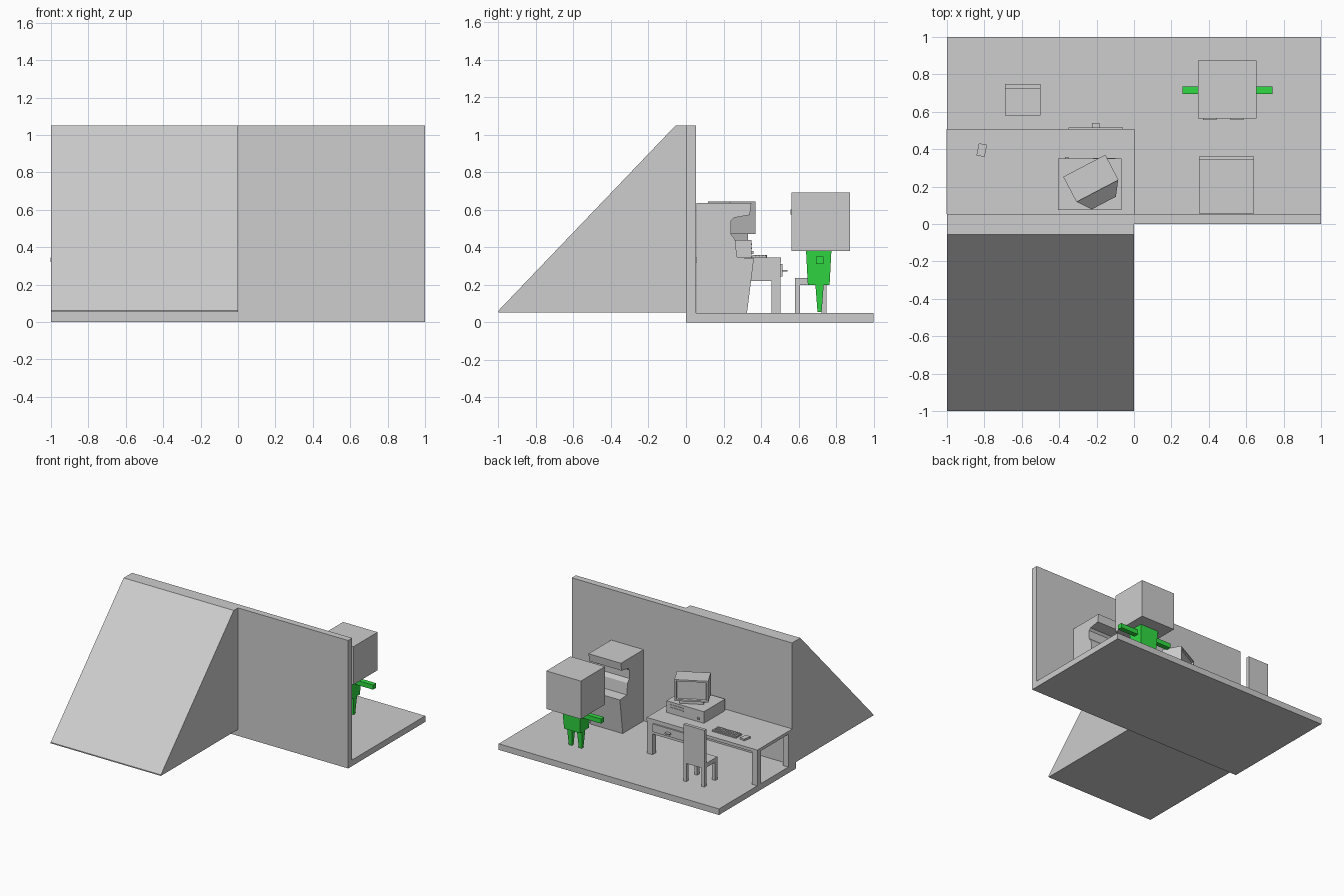
import bpy, bmesh, math
from mathutils import Matrix, Vector

if "Cube" in bpy.data.objects:
    bpy.data.objects.remove(bpy.data.objects["Cube"])


def material(name, rgb):
    m = bpy.data.materials.new(name)
    m.diffuse_color = (*rgb, 1)
    m.use_nodes = True
    m.node_tree.nodes["Principled BSDF"].inputs["Base Color"].default_value = m.diffuse_color
    return m


GRAY = material("plain gray", (0.61, 0.61, 0.61))
GREEN = material("bright green", (0.03, 0.70, 0.055))


def finish(name, bm, mat):
    bmesh.ops.recalc_face_normals(bm, faces=bm.faces)
    me = bpy.data.meshes.new(name)
    bm.to_mesh(me)
    bm.free()
    me.materials.append(mat)
    ob = bpy.data.objects.new(name, me)
    bpy.context.collection.objects.link(ob)
    return ob


def add_box(bm, x, y, z, taper=(1, 1)):
    """Box from three ranges; taper scales the bottom in x and y."""
    size = [b - a for a, b in (x, y, z)]
    mid = Vector([(a + b) / 2 for a, b in (x, y, z)])
    verts = bmesh.ops.create_cube(bm, size=1)["verts"]
    for v in verts:
        k = taper if v.co.z < 0 else (1, 1)
        v.co = mid + Vector((v.co.x * size[0] * k[0], v.co.y * size[1] * k[1], v.co.z * size[2]))
    return verts


def box(name, x, y, z, mat=GRAY, taper=(1, 1)):
    bm = bmesh.new()
    add_box(bm, x, y, z, taper)
    return finish(name, bm, mat)


def extrude_x(name, profile, x0, x1):
    """Closed (y, z) profile pushed along x."""
    bm = bmesh.new()
    face = bm.faces.new([bm.verts.new((x0, y, z)) for y, z in profile])
    res = bmesh.ops.extrude_face_region(bm, geom=[face])
    bmesh.ops.translate(bm, vec=(x1 - x0, 0, 0),
                        verts=[g for g in res["geom"] if isinstance(g, bmesh.types.BMVert)])
    return finish(name, bm, GRAY)


# Room: floor, wall and the ramp behind the wall
box("floor", (-1, 1), (0, 1), (0, 0.05))
box("wall", (-1, 1), (0, 0.053), (0.05, 1.05))
extrude_x("ramp", [(-1, 0.053), (-1, 0.062), (-0.055, 1.05), (0, 1.05), (0, 0.053)], -1, 0)

# Desk: top, legs, drawer box with handle
box("desk_top", (-1.002, 0.002), (0.053, 0.507), (0.32, 0.345))
for x in (-1, -0.048):
    for y in (0.055, 0.457):
        box("desk_leg", (x, x + 0.048), (y, y + 0.046), (0.05, 0.32))
box("drawer_box", (-0.41, 0), (0.055, 0.503), (0.22, 0.32))
box("drawer_front", (-0.35, -0.058), (0.503, 0.515), (0.245, 0.31))
box("drawer_handle", (-0.225, -0.185), (0.515, 0.54), (0.27, 0.28))

# Chair
box("seat", (-0.69, -0.50), (0.58, 0.748), (0.20, 0.235))
box("chair_back", (-0.69, -0.50), (0.722, 0.748), (0.235, 0.515))
for x in (-0.69, -0.527):
    for y in (0.58, 0.721):
        box("chair_leg", (x, x + 0.027), (y, y + 0.027), (0.05, 0.20))

# Computer case with front slots and button
box("computer_case", (-0.407, -0.066), (0.075, 0.349), (0.345, 0.44))
for z in (0.39, 0.412):
    box("case_slot", (-0.22, -0.10), (0.349, 0.353), (z, z + 0.008))
box("case_button", (-0.368, -0.35), (0.349, 0.359), (0.365, 0.38))

# Monitor: built straight, facing +y, then turned on the case
turn = Matrix.Translation((-0.2305, 0.244, 0)) @ Matrix.Rotation(math.radians(27.7), 4, 'Z')
bm = bmesh.new()
add_box(bm, (-0.127, 0.127), (-0.076, 0.076), (0.47, 0.645))
bm.normal_update()
front = [f for f in bm.faces if f.normal.y > 0.9]
bmesh.ops.inset_region(bm, faces=front, thickness=0.018, depth=0)
bmesh.ops.inset_region(bm, faces=front, thickness=0.006, depth=-0.012)
monitor = finish("monitor", bm, GRAY)
bm = bmesh.new()
for v in add_box(bm, (-0.125, 0.125), (-0.149, -0.076), (0.472, 0.635)):
    if v.co.y < -0.1:
        v.co.x *= 0.58
        v.co.z = 0.49 if v.co.z < 0.55 else 0.575
rear = finish("monitor_rear", bm, GRAY)
stand = box("monitor_stand", (-0.09, 0.09), (-0.07, 0.05), (0.44, 0.47))
for ob in (monitor, rear, stand):
    ob.data.transform(turn)

# Keyboard with key rows, and mouse
box("keyboard", (-0.755, -0.535), (0.35, 0.43), (0.345, 0.353))
bm = bmesh.new()
for row in range(4):
    for col in range(12):
        x, y = -0.750 + col * 0.0178, 0.355 + row * 0.0185
        add_box(bm, (x, x + 0.014), (y, y + 0.0145), (0.353, 0.358))
finish("keys", bm, GRAY)
mouse = box("mouse", (-0.022, 0.022), (-0.033, 0.033), (0.345, 0.36))
mouse.data.transform(Matrix.Translation((-0.814, 0.395, 0)) @ Matrix.Rotation(-0.2, 4, 'Z'))

# Game cabinet
extrude_x("game_cabinet", [
    (0.055, 0.05), (0.325, 0.05), (0.362, 0.34), (0.272, 0.347), (0.262, 0.44), (0.24, 0.47),
    (0.24, 0.54), (0.255, 0.557), (0.34, 0.572), (0.348, 0.636), (0.055, 0.636)], 0.347, 0.641)

# Figure: cube head with eye plates, tapered body, arms and legs
box("head", (0.342, 0.655), (0.563, 0.875), (0.38, 0.692))
for x in (0.37, 0.515):
    box("eye", (x, x + 0.07), (0.556, 0.563), (0.575, 0.60))
box("torso", (0.415, 0.583), (0.64, 0.775), (0.20, 0.38), GREEN, (0.85, 0.86))
for side in (-1, 1):
    cx = 0.499 + side * 0.045
    box("leg", (cx - 0.023, cx + 0.023), (0.69, 0.734), (0.055, 0.20), GREEN, (0.6, 0.5))
    xs = sorted((0.499 + side * 0.07, 0.499 + side * 0.241))
    box("arm", xs, (0.694, 0.734), (0.312, 0.35), GREEN)
